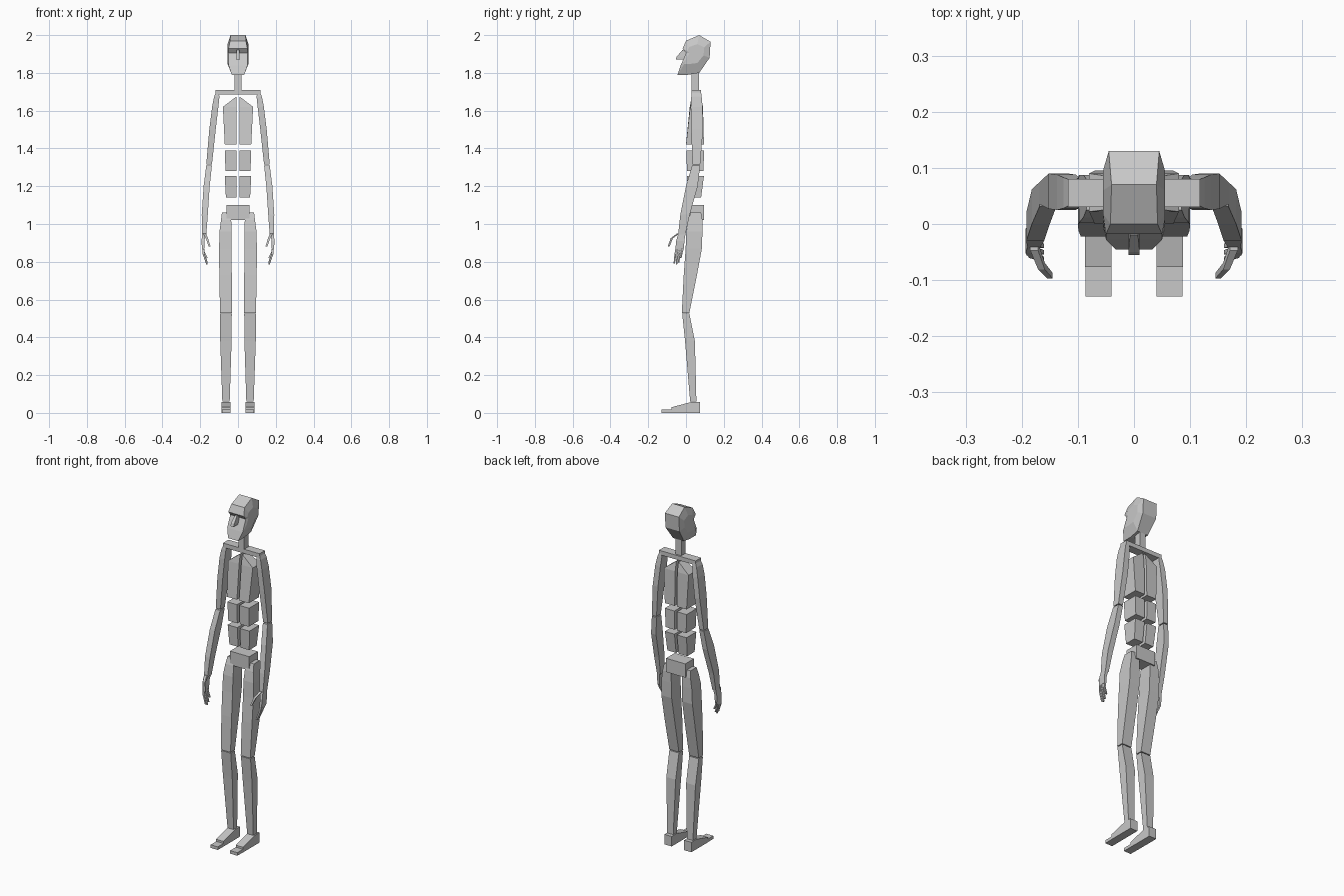
import bpy, bmesh

grey = bpy.data.materials.new("matte grey")
grey.diffuse_color = (0.58, 0.58, 0.58, 1)


def loft(name, rings, mirror=False):
    """Skin a closed solid through rings with equal point counts."""
    bm = bmesh.new()
    vs = [[bm.verts.new(p) for p in r] for r in rings]
    n = len(rings[0])
    for a, b in zip(vs, vs[1:]):
        for i in range(n):
            j = (i + 1) % n
            bm.faces.new((a[i], a[j], b[j], b[i]))
    bm.faces.new(vs[0])
    bm.faces.new(vs[-1])
    bmesh.ops.recalc_face_normals(bm, faces=bm.faces)
    me = bpy.data.meshes.new(name)
    bm.to_mesh(me)
    bm.free()
    me.materials.append(grey)
    ob = bpy.data.objects.new(name, me)
    bpy.context.collection.objects.link(ob)
    if mirror:
        ob.modifiers.new("mirror", 'MIRROR').use_mirror_merge = False
    return ob


def stack(name, levels, mirror=False):
    """Four-sided solid from levels of (z, x0, x1, y0, y1)."""
    return loft(name, [[(x0, y0, z), (x1, y0, z), (x1, y1, z), (x0, y1, z)]
                       for z, x0, x1, y0, y1 in levels], mirror)


def rod(name, points, r):
    """Thin tapering finger with a square section, mirrored to both hands."""
    levels = []
    for i, (x, y, z) in enumerate(points):
        s = r * (1 - 0.15 * i)
        levels.append((z, x - s, x + s, y - s, y + s))
    return stack(name, levels, True)


# Head: side profile (y, z, half width) with a recessed eye line and wider temples
profile = [(.07, 2.0, .04), (.0, 1.97, .042), (-.018, 1.928, .05),
           (.0, 1.905, .05), (-.028, 1.84, .05), (-.045, 1.79, .033),
           (.01, 1.79, .033), (.07, 1.80, .035), (.125, 1.88, .045),
           (.13, 1.965, .045)]


def temple(s):
    return [(s * .055, .045 + (y - .045) * .6, 1.905 + (z - 1.905) * .5)
            for y, z, w in profile]


def edge(s):
    return [(s * w, y, z) for y, z, w in profile]


loft("head", [temple(-1), edge(-1), edge(1), temple(1)])
stack("nose", [(1.87, -.01, .01, -.055, .0), (1.885, -.01, .01, -.05, .005),
               (1.92, -.007, .007, -.02, .005)])

# Neck and shoulder bar
stack("neck", [(1.70, -.019, .019, .03, .07), (1.81, -.019, .019, .03, .07)])
stack("shoulder_bar", [(1.685, -.118, .118, .03, .08),
                       (1.71, -.118, .118, .03, .08)])

# Torso blocks, one pair per row
loft("chest_block", [
    [(.007, .0, 1.42), (.07, .0, 1.42), (.07, .095, 1.42), (.007, .095, 1.42)],
    [(.007, .02, 1.62), (.08, .022, 1.62), (.08, .09, 1.62), (.007, .09, 1.62)],
    [(.007, .03, 1.675), (.012, .03, 1.672), (.012, .08, 1.672),
     (.007, .08, 1.675)]], True)
stack("upper_belly_block", [(1.28, .008, .066, .005, .093),
                            (1.39, .008, .07, .002, .095)], True)
stack("lower_belly_block", [(1.14, .008, .064, .012, .08),
                            (1.255, .008, .07, .005, .095)], True)
stack("pelvis", [(1.02, -.062, .062, .015, .095),
                 (1.10, -.062, .062, .015, .095)])

# Legs
stack("thigh", [(.53, .033, .095, -.022, .018), (.73, .033, .099, -.012, .058),
                (.87, .034, .1, -.002, .084), (.96, .034, .098, .002, .087),
                (1.02, .036, .09, .012, .087), (1.06, .05, .085, .025, .08)], True)
stack("shin", [(.06, .044, .083, .022, .055), (.38, .034, .094, -.005, .047),
               (.525, .033, .095, -.02, .018)], True)

# Feet: a wedge and a flat toe block
loft("foot", [[(x, .075, 0), (x, .075, .058), (x, .03, .058),
               (x, -.077, .03), (x, -.077, 0)] for x in (.04, .087)], True)
stack("toe", [(0, .04, .086, -.129, -.077), (.018, .04, .086, -.129, -.077)], True)

# Arms
stack("upper_arm", [(1.315, .138, .168, .035, .075),
                    (1.50, .118, .152, .027, .09),
                    (1.62, .104, .137, .025, .088),
                    (1.675, .098, .126, .028, .083),
                    (1.695, .102, .118, .032, .08)], True)
stack("forearm", [(.94, .168, .19, -.042, -.004),
                  (1.05, .16, .192, -.03, .02),
                  (1.20, .15, .182, .0, .062),
                  (1.31, .138, .168, .032, .075)], True)

# Hands: palm, four curled fingers and a thumb
stack("palm", [(.87, .178, .191, -.056, -.012),
               (.91, .178, .193, -.052, -.008),
               (.945, .172, .19, -.042, -.004)], True)
for i in range(4):
    y = -.050 + i * .0115
    drop = (.006, 0, .012, .035)[i]
    rod("finger", [(.185, y, .875), (.182, y - .006, .84 + drop * .4),
                   (.164, y - .012, .785 + drop)], .0055)
rod("thumb", [(.178, -.04, .95), (.165, -.075, .925), (.15, -.092, .88)], .007)
